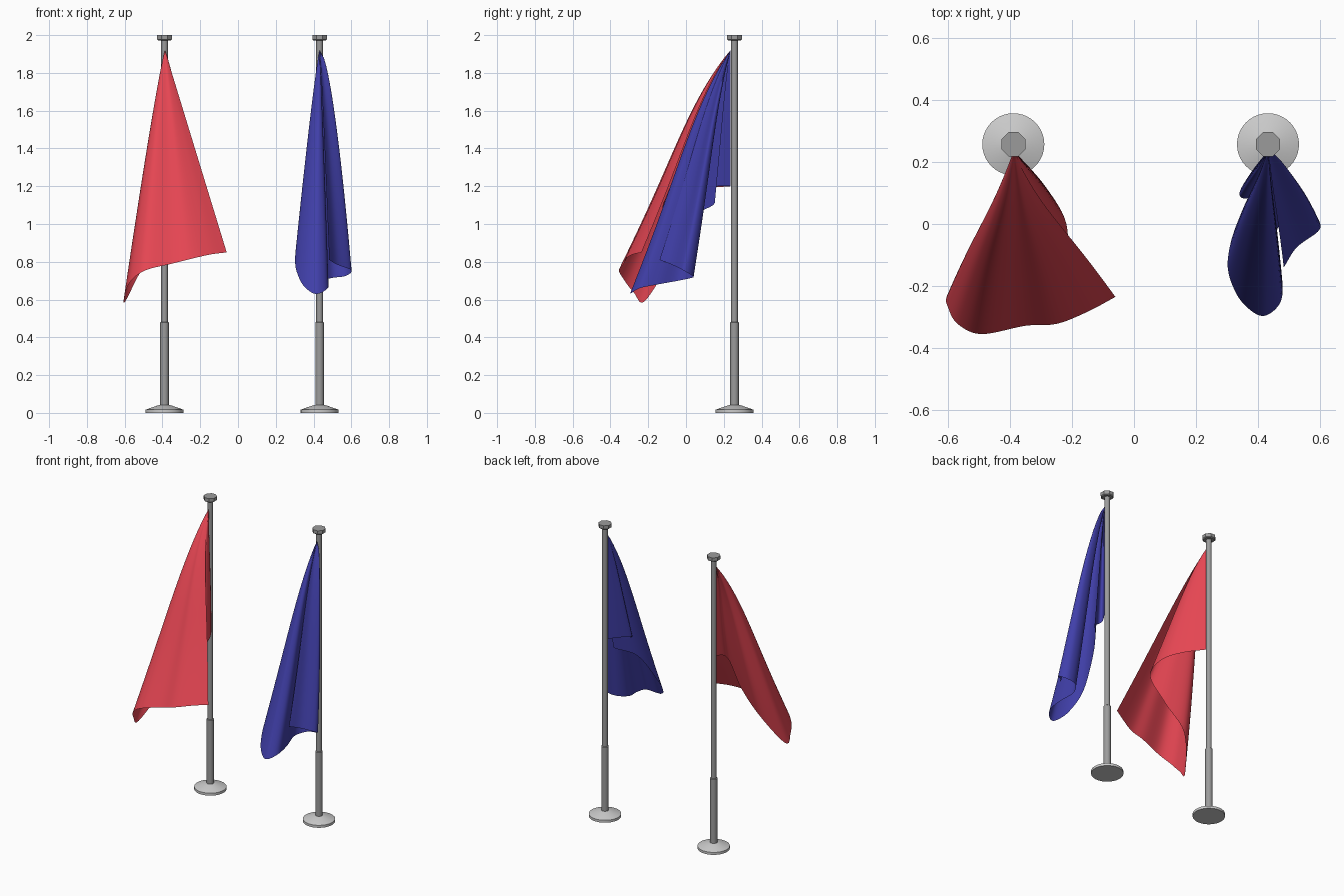
import bpy, bmesh, math
from mathutils import Vector

if "Cube" in bpy.data.objects:
    bpy.data.objects.remove(bpy.data.objects["Cube"])


def finish(name, bm, color, angle=35):
    me = bpy.data.meshes.new(name)
    bm.normal_update()
    bm.to_mesh(me)
    bm.free()
    ob = bpy.data.objects.new(name, me)
    bpy.context.collection.objects.link(ob)
    if color:
        mat = bpy.data.materials.new(name + "_colour")
        mat.diffuse_color = color
        mat.use_nodes = True
        mat.node_tree.nodes["Principled BSDF"].inputs["Base Color"].default_value = mat.diffuse_color
        me.materials.append(mat)
    bpy.ops.object.select_all(action='DESELECT')
    bpy.context.view_layer.objects.active = ob
    ob.select_set(True)
    bpy.ops.object.shade_smooth_by_angle(angle=math.radians(angle))
    return ob


def lathe(name, profile, sides, x, y, turn=0.0, angle=35, color=None):
    """Closed solid of revolution from (radius, z) pairs."""
    bm = bmesh.new()
    rings = []
    for r, z in profile:
        rings.append([bm.verts.new((x + r * math.cos(turn + math.tau * i / sides),
                                    y + r * math.sin(turn + math.tau * i / sides), z))
                      for i in range(sides)])
    for a, b in zip(rings, rings[1:]):
        for i in range(sides):
            j = (i + 1) % sides
            bm.faces.new((a[i], a[j], b[j], b[i]))
    bm.faces.new(rings[0][::-1])
    bm.faces.new(rings[-1])
    return finish(name, bm, color, angle)


def spline(points, steps):
    """Catmull-Rom curve through the points."""
    p = [Vector(q) for q in points]
    p = [2 * p[0] - p[1]] + p + [2 * p[-1] - p[-2]]
    out = []
    for i in range(1, len(p) - 2):
        a, b, c, d = p[i - 1:i + 3]
        for k in range(steps):
            t = k / steps
            out.append(0.5 * (2 * b + (c - a) * t + (2 * a - 5 * b + 4 * c - d) * t * t
                              + (3 * b - a - 3 * c + d) * t ** 3))
    out.append(p[-2])
    return out


def flag(name, apex, hem, color, rows=28):
    """Draped sheet: folds fan out from the top hoist corner to the hem.
    Hem points are (x, y, z, sideways bulge exponent)."""
    bm = bmesh.new()
    top = bm.verts.new(apex)
    cols = []
    for q in spline(hem, 6):
        col = [top]
        for r in range(1, rows + 1):
            t = r / rows
            out = t ** 0.95 + 0.5 * t * (1 - t) ** 3   # rounded shoulder near the top
            col.append(bm.verts.new((apex[0] + (q[0] - apex[0]) * t ** q[3],
                                     apex[1] + (q[1] - apex[1]) * out,
                                     apex[2] + (q[2] - apex[2]) * t)))
        cols.append(col)
    for a, b in zip(cols, cols[1:]):
        bm.faces.new((top, a[1], b[1]))
        for r in range(1, rows):
            bm.faces.new((a[r], a[r + 1], b[r + 1], b[r]))
    return finish(name, bm, color, 80)


# Poles with stepped shaft, round foot and octagonal cap
POLE_Y = 0.257
STEEL = (0.33, 0.33, 0.33, 1)
for side, x in (("left", -0.389), ("right", 0.432)):
    lathe(side + "_base", [(0.1, 0), (0.1, 0.017), (0.035, 0.04), (0.022, 0.042)],
          40, x, POLE_Y, angle=25)
    lathe(side + "_pole", [(0.023, 0.035), (0.023, 0.478), (0.018, 0.482), (0.018, 1.98)],
          16, x, POLE_Y, color=STEEL)
    lathe(side + "_cap", [(0.036, 1.972), (0.042, 1.977), (0.042, 2.0)],
          8, x, POLE_Y, math.pi / 8, 15, STEEL)

# Red flag: hoist, lower edge folding back, free corner, then the fly edge
flag("red_flag", (-0.387, 0.236, 1.92), [
    (-0.387, 0.236, 1.20, 0.9), (-0.285, 0.12, 1.19, 0.85), (-0.218, 0.0, 1.165, 0.85),
    (-0.23, -0.12, 1.11, 0.85), (-0.343, -0.103, 0.945, 0.9), (-0.49, -0.10, 0.79, 0.9),
    (-0.597, -0.22, 0.59, 0.9), (-0.597, -0.275, 0.635, 0.88), (-0.565, -0.325, 0.70, 0.88),
    (-0.49, -0.355, 0.755, 0.9), (-0.35, -0.328, 0.79, 0.95), (-0.25, -0.322, 0.815, 1),
    (-0.15, -0.283, 0.838, 1), (-0.06, -0.235, 0.85, 1)], (0.78, 0.06, 0.085, 1))

# Blue flag: tighter drape with two deep folds
flag("blue_flag", (0.432, 0.236, 1.92), [
    (0.432, 0.236, 1.20, 0.9), (0.38, 0.17, 1.20, 0.9), (0.34, 0.10, 1.19, 0.9),
    (0.37, 0.085, 1.165, 0.9), (0.445, 0.152, 1.11, 0.9), (0.345, 0.03, 1.03, 0.9),
    (0.302, -0.12, 0.82, 0.85), (0.33, -0.225, 0.70, 0.85), (0.385, -0.285, 0.64, 0.9),
    (0.43, -0.293, 0.632, 0.9), (0.475, -0.245, 0.66, 0.9), (0.475, -0.15, 0.68, 0.85),
    (0.455, -0.04, 0.70, 0.8), (0.50, 0.03, 0.715, 0.65), (0.57, 0.035, 0.725, 0.57),
    (0.60, -0.015, 0.755, 0.62), (0.525, -0.075, 0.785, 0.75),
    (0.483, -0.14, 0.81, 0.85)], (0.052, 0.05, 0.4, 1))
